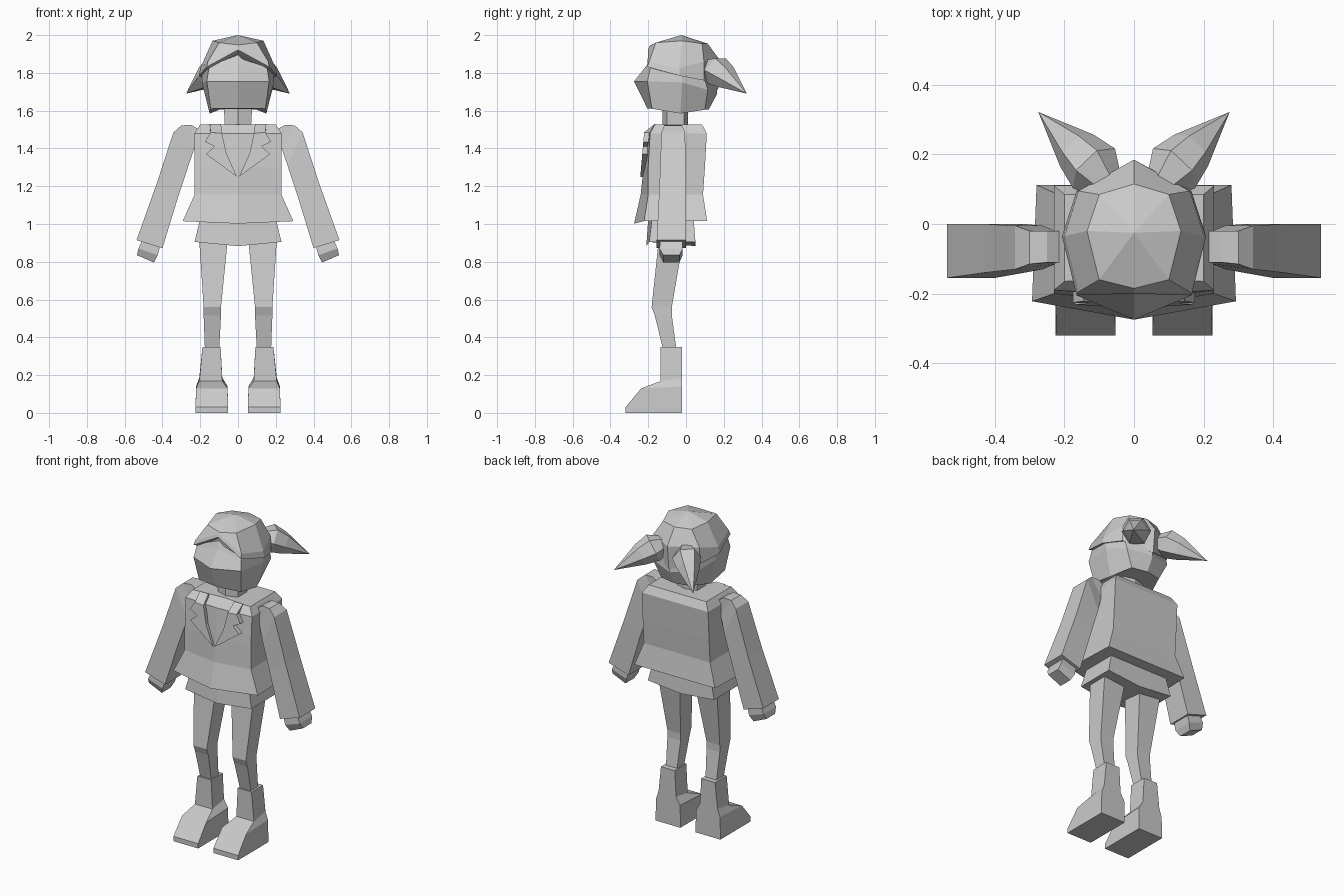
import bpy, bmesh
from mathutils import Vector

grey = bpy.data.materials.new("light_grey")
grey.diffuse_color = (0.6, 0.6, 0.6, 1)


def loft(name, rings):
    """Join closed rings of equal length with faces; a one-point last ring is a tip."""
    bm = bmesh.new()
    vs = [[bm.verts.new(p) for p in r] for r in rings]
    for a, b in zip(vs, vs[1:]):
        n = len(a)
        for i in range(n):
            j = (i + 1) % n
            bm.faces.new((a[i], a[j], b[0]) if len(b) == 1 else (a[i], a[j], b[j], b[i]))
    bm.faces.new(vs[0])
    if len(vs[-1]) > 2:
        bm.faces.new(vs[-1])
    bmesh.ops.recalc_face_normals(bm, faces=bm.faces)
    me = bpy.data.meshes.new(name)
    bm.to_mesh(me)
    bm.free()
    me.materials.append(grey)
    ob = bpy.data.objects.new(name, me)
    bpy.context.collection.objects.link(ob)
    return ob


def sym(half):
    """Complete a ring whose first and last points lie on the centre plane."""
    return half + [(-x, y, z) for x, y, z in half[-2:0:-1]]


def pair(name, rings):
    """Build a part on the +x side and its mirrored twin."""
    for side, s in (("right", 1), ("left", -1)):
        loft(f"{side}_{name}", [[(s * p[0], p[1], p[2]) for p in r] for r in rings])


def box(x0, x1, yf, yb, z, zb=None):
    zb = z if zb is None else zb
    return [(x0, yf, z), (x1, yf, z), (x1, yb, zb), (x0, yb, zb)]


def limb(xi, zi, xo, zo, yf, yb):
    """Sloping rectangular section from an inner to an outer edge."""
    return [(xi, yf, zi), (xo, yf, zo), (xo, yb, zo), (xi, yb, zi)]


# Head
loft("head", [sym(h) for h in (
    [(0, -.205, 1.612), (.145, -.18, 1.61), (.15, -.03, 1.585), (.1, .1, 1.605), (0, .12, 1.605)],
    [(0, -.275, 1.755), (.165, -.205, 1.755), (.192, -.02, 1.75), (.15, .115, 1.71), (0, .165, 1.69)],
    [(0, -.2, 1.85), (.155, -.19, 1.82), (.19, -.025, 1.80), (.15, .09, 1.80), (0, .165, 1.80)],
    [(0, -.175, 1.925), (.09, -.15, 1.92), (.12, -.02, 1.92), (.09, .07, 1.92), (0, .1, 1.92)])])

# Hair cap with raised front brim
loft("hair_cap", [sym(h) for h in (
    [(0, -.185, 1.912), (.15, -.185, 1.825), (.185, -.03, 1.79), (.145, .085, 1.765), (0, .15, 1.72)],
    [(0, -.2, 1.922), (.165, -.205, 1.832), (.207, -.035, 1.785), (.165, .095, 1.76), (0, .17, 1.71)],
    [(0, -.195, 1.94), (.16, -.195, 1.86), (.2, -.035, 1.825), (.16, .095, 1.86), (0, .185, 1.86)],
    [(0, -.185, 1.948), (.1, -.16, 1.96), (.135, -.02, 1.97), (.1, .085, 1.955), (0, .115, 1.955)])]
    + [[(0, -.025, 2.0)]])

# Pigtails: hexagonal sections along a slanted axis
tip = Vector((.275, .322, 1.69))
axis = (tip - Vector((.075, .11, 1.83))).normalized()
u = axis.cross(Vector((0, 0, 1))).normalized()
v = u.cross(axis)
HEX = [(1, 0), (.5, .87), (-.5, .87), (-1, 0), (-.5, -.87), (.5, -.87)]
rings = [[tuple(Vector(c) + r * (u * a + v * b)) for a, b in HEX] for c, r in (
    ((.075, .11, 1.83), .05), ((.115, .16, 1.812), .083), ((.165, .212, 1.777), .066))]
pair("pigtail", rings + [[tuple(tip)]])

# Neck
loft("neck", [sym([(0, -.125, z), (w, -.1, z), (w, -.01, z), (0, .01, z)])
              for z, w in ((1.48, .085), (1.53, .07), (1.62, .075))])

# Jacket: (height, front centre, front corner x/y, back corner x/y)
loft("jacket", [sym([(0, f, z - d), (fx, fy, z), (bx, by, z), (0, by, z)])
                for z, d, f, fx, fy, bx, by in (
    (1.015, .013, -.275, .293, -.222, .28, .112),
    (1.155, 0, -.24, .23, -.2, .23, .09),
    (1.3, 0, -.225, .23, -.2, .23, .1),
    (1.48, 0, -.205, .23, -.19, .23, .11),
    (1.527, 0, -.15, .2, -.165, .2, .085))])

# Notched lapels and collar
LAPEL = [(.005, 1.25), (.17, 1.37), (.125, 1.41), (.175, 1.435), (.145, 1.485), (.085, 1.48), (.06, 1.37)]
pair("lapel", [[(x, y - .02 * (1.48 - z) / .23, z) for x, z in LAPEL] for y in (-.19, -.222)])
pair("collar", [[(.085, -.222, 1.48), (.145, -.222, 1.485), (.15, -.165, 1.53), (.09, -.165, 1.53)],
                [(.085, -.19, 1.465), (.145, -.19, 1.47), (.15, -.13, 1.51), (.09, -.13, 1.51)]])

# Shorts below the jacket hem
loft("shorts", [sym([(0, f, z - d), (x, fy, z), (x, by, z), (0, by, z - d)])
                for z, d, f, x, fy, by in (
    (.905, .022, -.21, .23, -.195, .05), (1.03, 0, -.2, .2, -.18, .04))])

# Arms with tapered sleeves
pair("sleeve", [limb(*r) for r in (
    (.215, 1.505, .25, 1.525, -.11, -.02),
    (.225, 1.42, .3, 1.522, -.115, -.02),
    (.262, 1.31, .342, 1.485, -.13, -.005),
    (.315, 1.15, .43, 1.215, -.14, 0),
    (.4, .872, .537, .915, -.155, 0))])
pair("hand", [limb(*r) for r in (
    (.405, .91, .495, .94, -.135, -.02),
    (.425, .835, .527, .87, -.14, -.018),
    (.445, .796, .535, .835, -.12, -.035))])

# Legs with bent knees
pair("leg", [box(*r) for r in (
    (.1, .175, -.12, -.05, .33), (.09, .182, -.165, -.075, .515),
    (.09, .182, -.182, -.075, .56), (.055, .205, -.145, -.015, .91))])

# Boots
pair("boot", [box(*r) for r in (
    (.053, .225, -.32, -.02, 0), (.053, .225, -.32, -.02, .03),
    (.055, .222, -.237, -.02, .13, .14), (.083, .205, -.135, -.02, .168, .187),
    (.092, .188, -.135, -.02, .348))])
